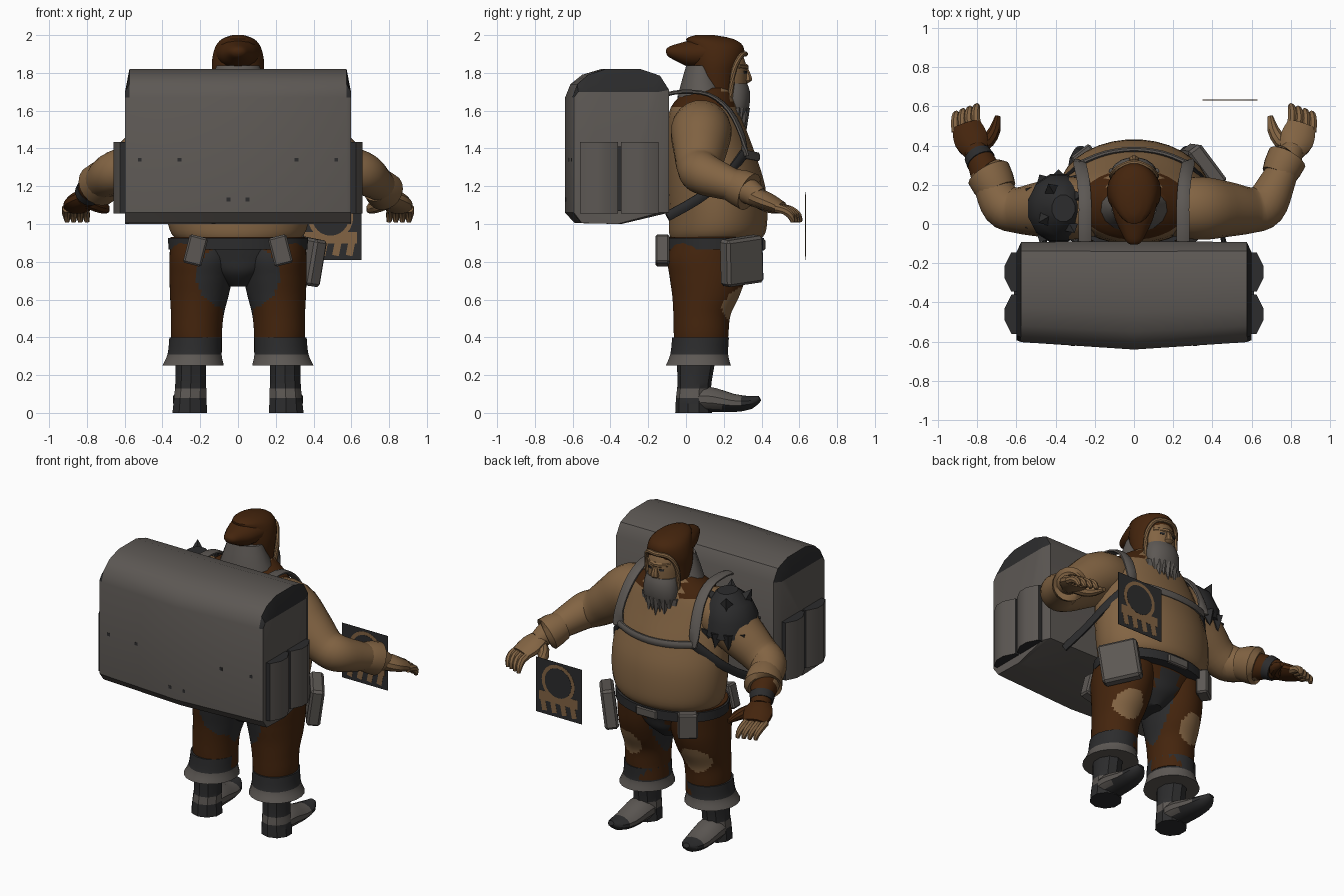
import bpy, bmesh, math
from mathutils import Vector, Matrix, Euler

if "Cube" in bpy.data.objects:
    bpy.data.objects.remove(bpy.data.objects["Cube"])


def material(name, r, g, b):
    m = bpy.data.materials.new(name)
    m.use_nodes = True
    m.diffuse_color = (r, g, b, 1)
    m.node_tree.nodes["Principled BSDF"].inputs["Base Color"].default_value = (r, g, b, 1)
    return m


TAN = material("tan", 0.225, 0.127, 0.056)
BROWN = material("brown", 0.058, 0.018, 0.004)
GREY = material("grey", 0.108, 0.097, 0.088)
DARK = material("charcoal", 0.025, 0.025, 0.026)
made = []


def finish(name, bm, mats, rule=None):
    """Turn a bmesh into an object; rule(centre, normal) picks the material slot."""
    bmesh.ops.recalc_face_normals(bm, faces=bm.faces)
    bm.normal_update()
    if rule:
        for f in bm.faces:
            f.material_index = int(rule(f.calc_center_median(), f.normal))
    me = bpy.data.meshes.new(name)
    bm.to_mesh(me)
    bm.free()
    for m in mats:
        me.materials.append(m)
    ob = bpy.data.objects.new(name, me)
    bpy.context.collection.objects.link(ob)
    made.append(ob)


def skin(name, rings, mats, rule=None):
    """Bridge matching point rings and cap both ends."""
    bm = bmesh.new()
    vs = [[bm.verts.new(p) for p in ring] for ring in rings]
    n = len(vs[0])
    for a, b in zip(vs, vs[1:]):
        for j in range(n):
            bm.faces.new((a[j], a[(j + 1) % n], b[(j + 1) % n], b[j]))
    bm.faces.new(vs[0])
    bm.faces.new(vs[-1])
    finish(name, bm, mats, rule)


def smooth_path(pts, sub):
    """Catmull-Rom resampling of tuples of any length."""
    out = []
    for i in range(len(pts) - 1):
        p = [Vector(pts[max(0, min(len(pts) - 1, i + k))]) for k in (-1, 0, 1, 2)]
        for s in range(sub):
            t = s / sub
            out.append(p[1] + (p[2] - p[0]) * (t / 2)
                       + (2 * p[0] - 5 * p[1] + 4 * p[2] - p[3]) * (t * t / 2)
                       + (3 * p[1] - p[0] - 3 * p[2] + p[3]) * (t ** 3 / 2))
    return out + [Vector(pts[-1])]


def loft(name, pts, mats, level=False, segs=16, sub=3, rule=None, side=1):
    """Elliptic rings (x, y, z, ra, rb), level or square to the path."""
    pts = smooth_path([(p[0] * side, *p[1:], *([p[3]] if len(p) == 4 else [])) for p in pts], sub)
    rings = []
    for i, p in enumerate(pts):
        c = Vector(p[:3])
        u, v = Vector((1, 0, 0)), Vector((0, 1, 0))
        if not level:
            t = Vector(pts[min(i + 1, len(pts) - 1)][:3]) - Vector(pts[max(i - 1, 0)][:3])
            t.normalize()
            u = t.cross(Vector((0, 0, 1))).normalized()
            v = t.cross(u)
        rings.append([c + u * p[3] * math.cos(a) + v * p[4] * math.sin(a)
                      for a in (math.tau * (j + 0.5) / segs for j in range(segs))])
    skin(name, rings, mats, rule)


def box(name, loc, size, mats, rot=(0, 0, 0), bevel=0.0):
    bm = bmesh.new()
    bmesh.ops.create_cube(bm, size=1)
    bmesh.ops.scale(bm, vec=size, verts=bm.verts)
    if bevel:
        bmesh.ops.bevel(bm, geom=bm.edges[:], offset=bevel, segments=1, affect='EDGES')
    bmesh.ops.transform(bm, matrix=Matrix.Translation(loc) @ Euler(rot).to_matrix().to_4x4(), verts=bm.verts)
    finish(name, bm, mats)


def spike(name, loc, direction, r, length, mat, segs=6):
    bm = bmesh.new()
    bmesh.ops.create_cone(bm, segments=segs, radius1=r, radius2=0, depth=length, cap_ends=True)
    q = Vector(direction).to_track_quat('Z', 'Y').to_matrix().to_4x4()
    mid = Vector(loc) + Vector(direction).normalized() * length / 2
    bmesh.ops.transform(bm, matrix=Matrix.Translation(mid) @ q, verts=bm.verts)
    finish(name, bm, [mat])


# Backpack: side profile swept across x, with inset end caps
profile = [(-.09, 1.06), (-.36, 1.0), (-.59, 1.005), (-.64, 1.06), (-.64, 1.67), (-.612, 1.74),
           (-.55, 1.79), (-.45, 1.82), (-.25, 1.82), (-.14, 1.785), (-.09, 1.71)]
sections = []
for x, sy, top in ((-.598, .82, 1.7), (-.575, .93, 2), (0, 1, 2), (.575, .93, 2), (.598, .82, 1.7)):
    inset = .1 + (.05 if top < 2 else 0)
    sections.append([Vector((x, -inset + (y + .1) * sy, min(z, top))) for y, z in profile])
skin("backpack", sections, [GREY, DARK],
     lambda c, n: abs(c.x) > .58 and abs(n.x) < .99 and c.z > 1.69)
pocket = [(.58, -.1), (.625, -.1), (.66, -.03), (.66, .03), (.625, .1), (.58, .1)]
for s in (-1, 1):
    for y in (-.46, -.245):
        skin("backpack_pocket", [[Vector((s * px, y + py, z)) for px, py in pocket] for z in (1.055, 1.435)],
             [DARK, GREY], lambda c, n: abs(n.x) > .6)
    box("pocket_gap", (s * .602, -.3525, 1.24), (.02, .03, .34), [DARK])
    for x, z in ((.52, 1.34), (.31, 1.34), (.05, 1.13)):
        box("backpack_stud", (s * x, -.637 + .065 * x, z), (.02, .009, .02), [DARK])

# Torso
loft("torso", [(0, .15, .9, .3, .22), (0, .165, .95, .355, .255), (0, .17, 1.05, .38, .262),
               (0, .16, 1.2, .385, .26), (0, .135, 1.35, .37, .24), (0, .11, 1.5, .34, .21),
               (0, .1, 1.62, .28, .18), (0, .13, 1.72, .14, .12)], [TAN, BROWN], True, 32, 4,
     rule=lambda c, n: c.z > 1.61 and (c.y < .06 or abs(c.x) > .13))

# Legs, cuffs, boots
def trousers(c, n):
    ax = abs(c.x)
    seat = (ax / .22) ** 2 + ((c.z - .72) / .18) ** 2 < 1
    if (seat and c.y < .12) or (ax < .08 and c.z < .85):
        return 1
    return 2 if c.y > .15 and (ax - .24) ** 2 + (c.z - .58) ** 2 < .0078 else 0


cloth = [BROWN, DARK, TAN]
loft("pelvis", [(0, .12, .67, .06, .11), (0, .12, .74, .18, .18), (0, .125, .82, .3, .205),
                (0, .14, .93, .345, .24)], cloth, True, 40, 6, trousers)
for s in (-1, 1):
    loft("trouser_leg", [(.215, .08, .32, .13, .14), (.22, .08, .42, .135, .145), (.215, .085, .52, .14, .152),
                         (.205, .105, .62, .155, .178), (.195, .115, .72, .168, .202),
                         (.185, .118, .82, .178, .215), (.182, .14, .93, .175, .2)],
         cloth, True, 56, 9, trousers, s)
    loft("trouser_cuff", [(.238, .065, .25, .165, .175), (.23, .07, .31, .145, .155), (.225, .077, .4, .14, .152)],
         [DARK, GREY], True, 20, 4, lambda c, n: c.z < .305, s)
    loft("boot_shaft", [(.255, .04, 0, .097, .097), (.253, .04, .08, .09, .093), (.25, .045, .16, .086, .09),
                        (.25, .055, .3, .085, .105)], [DARK, GREY], True, 10, 3,
         lambda c, n: .09 < c.z < .14, s)
    loft("boot_foot", [(.255, .02, .06, .075, .055), (.256, .08, .072, .088, .07), (.258, .15, .068, .088, .066),
                       (.262, .25, .052, .08, .05), (.27, .34, .055, .06, .036), (.275, .39, .078, .022, .015)],
         [DARK, GREY], False, 12, 2, lambda c, n: c.y < .28 and c.z > .03, s)

# Belt and pouches
loft("belt", [(0, .14, .865, .37, .275), (0, .14, .925, .372, .275)], [DARK], True, 32, 1)
for s in (-1, 1):
    box("rear_pouch", (s * .225, -.125, .86), (.1, .075, .155), [GREY], (0, -s * .25, 0), .01)
box("large_pouch", (.355, .295, .805), (.24, .085, .25), [GREY], (-.12, .12, -.93), .015)
box("front_pouch", (-.255, .345, .85), (.12, .075, .16), [GREY], (0, 0, .65), .01)
box("belt_buckle", (0, .405, .89), (.15, .03, .06), [GREY], bevel=.008)

# Arms and hands
for s in (-1, 1):
    glove = s < 0
    loft("arm", [(.18, .08, 1.5, .14), (.33, .08, 1.49, .162), (.47, .075, 1.39, .142), (.59, .07, 1.3, .118),
                 (.668, .095, 1.265, .112), (.73, .21, 1.22, .092), (.78, .32, 1.18, .072), (.81, .38, 1.14, .058)],
         [TAN, BROWN], False, 20, 4, lambda c, n: glove and c.y > .24 and abs(c.x) > .62, s)
    cuff = [(.735, .245, 1.205, .088), (.758, .29, 1.19, .1), (.78, .335, 1.17, .104), (.785, .34, 1.167, .08)]
    if glove:
        cuff = [(x - .04, y - .08, z + .035, r + .012) for x, y, z, r in cuff]
        loft("glove_wrap", [(.78, .32, 1.18, .077), (.8, .355, 1.155, .07)], [DARK], False, 16, 1, side=s)
    loft("sleeve_cuff", cuff, [TAN], False, 18, 1, side=s)
    hand = [BROWN if glove else TAN]
    loft("palm", [(.8, .36, 1.145, .062, .052), (.83, .43, 1.118, .09, .048), (.855, .505, 1.085, .075, .034)],
         hand, False, 12, side=s)
    for i in range(4):
        k = -.055 + i * .037
        x, y, z = .855 + .94 * k, .49 - .34 * k, 1.085
        loft("finger", [(x, y, z, .024), (x + .004, y + .05, z - .013, .023), (x, y + .085, z - .042, .02),
                        (x - .004, y + .095, z - .075, .012)], [TAN], False, 8, 2, side=s)
    loft("thumb", [(.8, .39, 1.125, .042), (.745, .425, 1.1, .038), (.71, .48, 1.085, .031), (.695, .55, 1.07, .014)],
         hand, False, 10, 2, side=s)

# Shoulder guard with ragged plates
loft("shoulder_guard", [(-.385, .08, 1.42, .165, .18), (-.385, .08, 1.52, .16, .172), (-.375, .08, 1.61, .125, .14),
                        (-.36, .08, 1.67, .06, .07)], [DARK], True, 12, 1)
for i in range(12):
    a = math.tau * i / 12
    dx, dy = math.cos(a), math.sin(a)
    spike("guard_tatter", (-.385 + .145 * dx, .08 + .15 * dy, 1.45), (.2 * dx, .2 * dy, -1), .05, .1, DARK, 4)
    if i % 3 == 1:
        spike("guard_spike", (-.37 + .09 * dx, .08 + .1 * dy, 1.61), (dx, dy, 1.6), .05, .085, DARK, 4)

# Harness straps
for s in (-1, 1):
    loft("shoulder_strap", [(.25, -.13, 1.68, .035, .012), (.25, -.02, 1.7, .035, .012), (.25, .12, 1.685, .035, .012),
                            (.26, .23, 1.6, .035, .014), (.275, .3, 1.46, .035, .014),
                            (.275, .312, 1.36, .035, .014)], [GREY], False, 8, 3, side=s)
    loft("lower_strap", [(.275, .305, 1.37, .014, .03), (.375, .2, 1.24, .014, .028), (.42, .06, 1.13, .014, .028),
                         (.46, -.1, 1.04, .014, .028)], [DARK], False, 8, 3, side=s)
loft("chest_strap", [(.275, .31, 1.37, .014, .024), (.15, .36, 1.36, .014, .024), (0, .38, 1.355, .014, .024),
                     (-.15, .36, 1.36, .014, .024), (-.275, .31, 1.37, .014, .024)], [GREY], False, 8, 3)

# Head and face
loft("collar", [(0, .1, 1.63, .2, .15), (0, .085, 1.72, .16, .12), (0, .08, 1.84, .115, .08)], [GREY], True, 16, 2)
loft("head", [(0, .2, 1.58, .07, .08), (0, .215, 1.66, .096, .1), (0, .215, 1.75, .104, .108),
              (0, .21, 1.85, .104, .108), (0, .2, 1.93, .07, .08)], [TAN], True, 20)
loft("nose", [(0, .315, 1.82, .014, .016), (0, .325, 1.785, .022, .022), (0, .326, 1.76, .028, .024),
              (0, .315, 1.745, .016, .012)], [TAN], True, 8, 2)
loft("brow", [(-.075, .27, 1.835, .02, .016), (0, .315, 1.83, .018, .018), (.075, .27, 1.835, .02, .016)],
     [TAN], False, 8)
for s in (-1, 1):
    box("eye", (s * .042, .313, 1.803), (.03, .009, .012), [DARK], (0, 0, -s * .4))

# Hood with a backward peak and a tan edge
loft("hood", [(0, .17, 1.6, .11, .075), (0, .165, 1.7, .125, .1), (0, .16, 1.8, .137, .122),
              (0, .165, 1.87, .138, .14), (0, .16, 1.94, .12, .145), (0, .125, 1.98, .085, .125),
              (0, .1, 2.0, .03, .05)], [BROWN], True, 24)
loft("hood_peak", [(0, .13, 1.905, .125, .085), (0, .03, 1.902, .1, .075), (0, -.04, 1.908, .068, .05),
                   (0, -.09, 1.912, .04, .028), (0, -.105, 1.912, .015, .01)], [BROWN], False, 16)
edge = [(.1, .23, 1.62), (.112, .24, 1.72), (.11, .255, 1.82), (.075, .29, 1.89)]
edge = edge + [(0, .315, 1.9)] + [(-x, y, z) for x, y, z in reversed(edge)]
loft("hood_edge", [(*p, .014) for p in edge], [TAN], False, 8)

# Beard
loft("beard", [(0, .25, 1.745, .1, .075), (0, .26, 1.7, .112, .08), (0, .268, 1.63, .115, .07),
               (0, .272, 1.58, .1, .05)], [GREY], True, 16, 2)
for i in range(9):
    k = (i - 4) / 4
    spike("beard_tuft", (.1 * k, .305 - .045 * k * k, 1.61), (.15 * k, .12, -1), .034,
          .12 - .03 * (i % 2), GREY, 5)

# Floating card with a simple pale pattern
box("card", (.485, .632, .99), (.335, .002, .36), [DARK])
for name, r, d, mat in (("card_ring", .12, .004, TAN), ("card_disc", .097, .006, DARK)):
    bm = bmesh.new()
    bmesh.ops.create_cone(bm, segments=24, radius1=r, radius2=r, depth=d, cap_ends=True)
    bmesh.ops.transform(bm, matrix=Matrix.Translation((.49, .632, 1.035)) @ Matrix.Rotation(math.pi / 2, 4, 'X'),
                        verts=bm.verts)
    finish(name, bm, [mat])
box("card_band", (.49, .632, .928), (.28, .004, .06), [TAN])
for i in range(4):
    box("card_bar", (.38 + .072 * i, .632, .872), (.036, .004, .08), [TAN], (0, .2, 0))

# Smooth shading with sharp edges kept
bpy.ops.object.select_all(action='DESELECT')
for ob in made:
    ob.select_set(True)
bpy.context.view_layer.objects.active = made[0]
bpy.ops.object.shade_smooth_by_angle(angle=math.radians(35))
